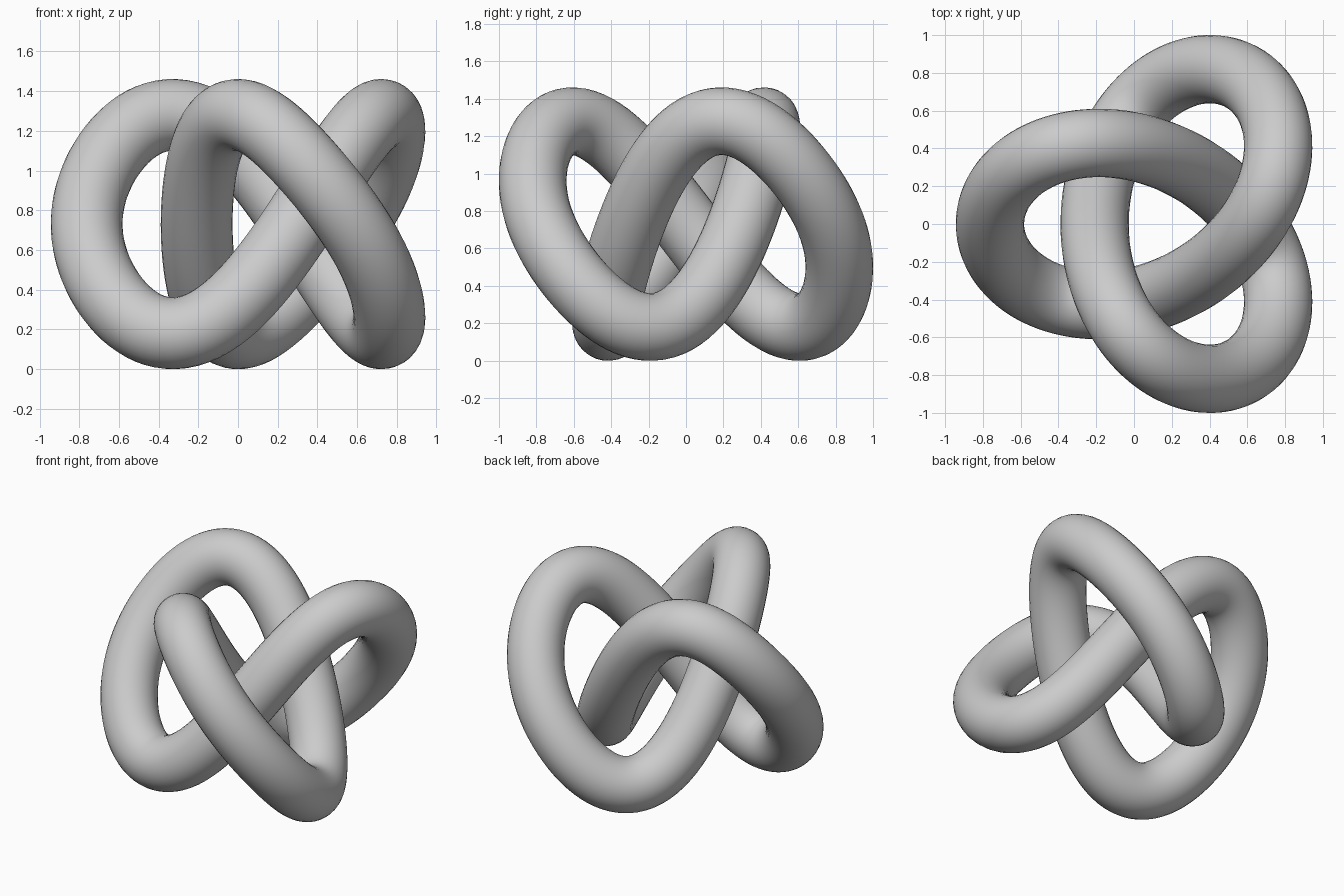
import bpy
from math import sin, cos, tau

if "Cube" in bpy.data.objects:
    bpy.data.objects.remove(bpy.data.objects["Cube"])

# Trefoil centreline, with three lobes in plan and a rolling height
A, B = 0.277, 0.6165
CX, CZ, H = 0.131, 0.73, 0.537
RADIUS = 0.181
N = 240


def centreline(t):
    return (CX - A * cos(t) - B * cos(2 * t),
            A * sin(t) - B * sin(2 * t),
            CZ - H * (sin(3 * t) - 0.114 * sin(6 * t)))


# Round tube swept along the closed path
curve = bpy.data.curves.new("knot_tube", 'CURVE')
curve.dimensions = '3D'
curve.bevel_depth = RADIUS
curve.bevel_resolution = 14
spline = curve.splines.new('POLY')
spline.points.add(N - 1)
for i, p in enumerate(spline.points):
    p.co = (*centreline(tau * i / N), 1)
spline.use_cyclic_u = True
spline.use_smooth = True

knot = bpy.data.objects.new("knot_tube", curve)
bpy.context.collection.objects.link(knot)
bpy.context.view_layer.objects.active = knot
knot.select_set(True)
bpy.ops.object.convert(target='MESH')
bpy.ops.object.shade_smooth()
